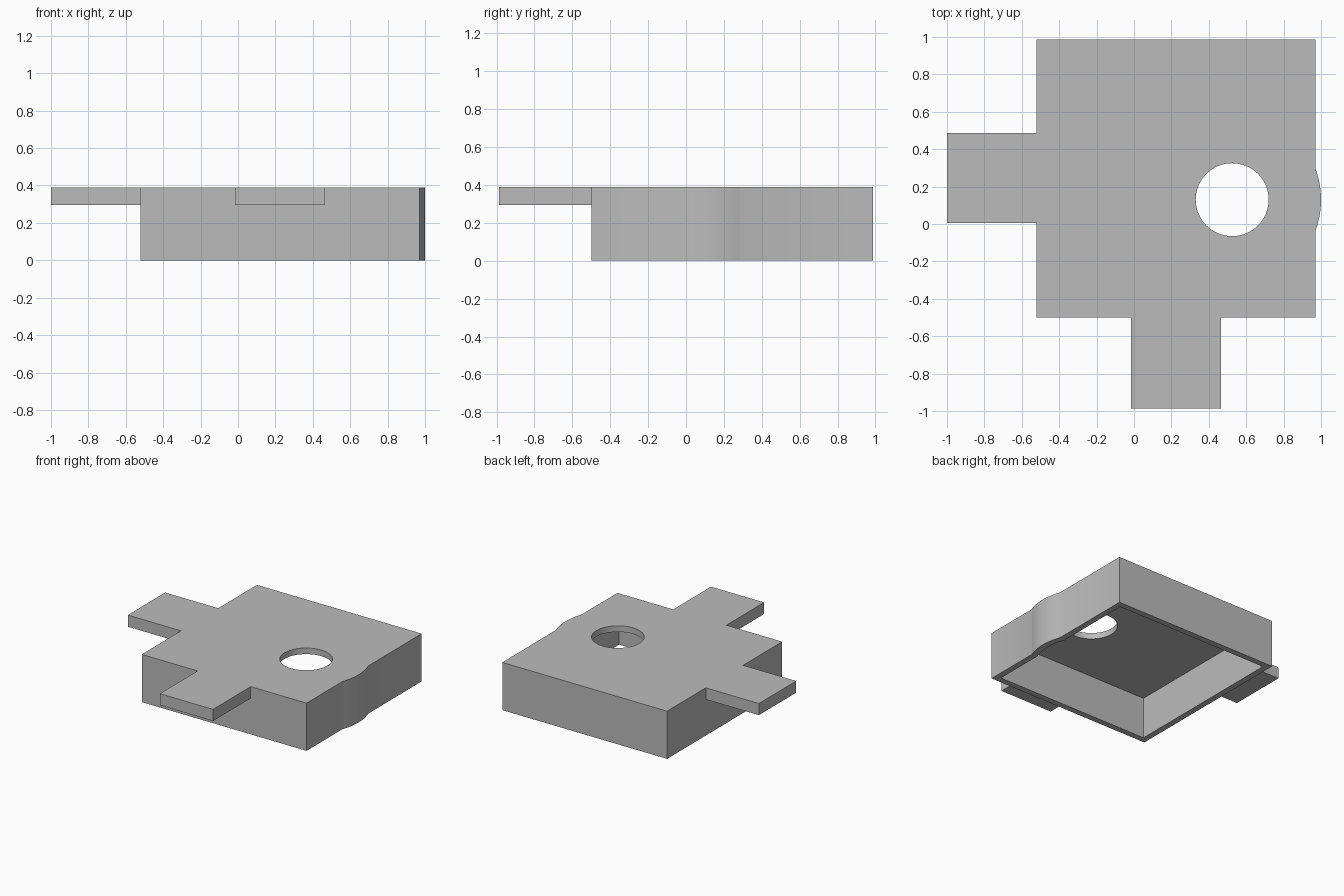
import bpy, bmesh, math

if "Cube" in bpy.data.objects:
    bpy.data.objects.remove(bpy.data.objects["Cube"], do_unlink=True)

HEIGHT, WALL = 0.39, 0.05
X0, X1, Y0, Y1 = -0.52, 0.97, -0.5, 0.987
HOLE_X, HOLE_Y, HOLE_R, BULGE_R = 0.525, 0.13, 0.195, 0.475

grey = bpy.data.materials.new("plain grey")
grey.use_nodes = True
colour = (0.5, 0.5, 0.5, 1)
grey.diffuse_color = colour
grey.node_tree.nodes["Principled BSDF"].inputs["Base Color"].default_value = colour


def prism(name, outline, low, high):
    """Extrude a counter-clockwise outline between two heights."""
    bm = bmesh.new()
    face = bm.faces.new([bm.verts.new((x, y, low)) for x, y in outline])
    top = bmesh.ops.extrude_face_region(bm, geom=[face])["geom"]
    bmesh.ops.translate(bm, vec=(0, 0, high - low),
                        verts=[v for v in top if isinstance(v, bmesh.types.BMVert)])
    bmesh.ops.recalc_face_normals(bm, faces=bm.faces)
    mesh = bpy.data.meshes.new(name)
    bm.to_mesh(mesh)
    bm.free()
    mesh.materials.append(grey)
    obj = bpy.data.objects.new(name, mesh)
    bpy.context.collection.objects.link(obj)
    return obj


def arc(radius, start, end, steps):
    angles = [start + (end - start) * i / steps for i in range(steps + 1)]
    return [(HOLE_X + radius * math.cos(a), HOLE_Y + radius * math.sin(a)) for a in angles]


def case_outline(inset):
    """Square outline with a bulge concentric with the hole on its +x side."""
    x0, x1, y0, y1 = X0 + inset, X1 - inset, Y0 + inset, Y1 - inset
    radius = BULGE_R - inset
    half = math.acos((x1 - HOLE_X) / radius)
    return [(x0, y0), (x1, y0)] + arc(radius, -half, half, 16) + [(x1, y1), (x0, y1)]


def cut(target, cutter):
    cutter.hide_render = True
    mod = target.modifiers.new("cut", "BOOLEAN")
    mod.operation, mod.solver, mod.object = "DIFFERENCE", "EXACT", cutter
    bpy.context.view_layer.objects.active = target
    bpy.ops.object.modifier_apply(modifier=mod.name)
    bpy.data.objects.remove(cutter, do_unlink=True)


# Open-bottomed case with a round hole in its top plate
case = prism("case", case_outline(0), 0, HEIGHT)
cut(case, prism("cavity_cutter", case_outline(WALL), -0.1, HEIGHT - WALL))
cut(case, prism("hole_cutter", arc(HOLE_R, 0, math.tau, 64)[:-1], 0.1, HEIGHT + 0.1))
bpy.ops.object.select_all(action="DESELECT")
case.select_set(True)
bpy.context.view_layer.objects.active = case
bpy.ops.object.shade_smooth_by_angle(angle=math.radians(30))

# Flat tabs flush with the top of the case
for name, x0, x1, y0, y1 in (("right_tab", -1, X0, 0.005, 0.487),
                             ("front_tab", -0.015, 0.465, -0.987, Y0)):
    prism(name, [(x0, y0), (x1, y0), (x1, y1), (x0, y1)], 0.295, HEIGHT)
